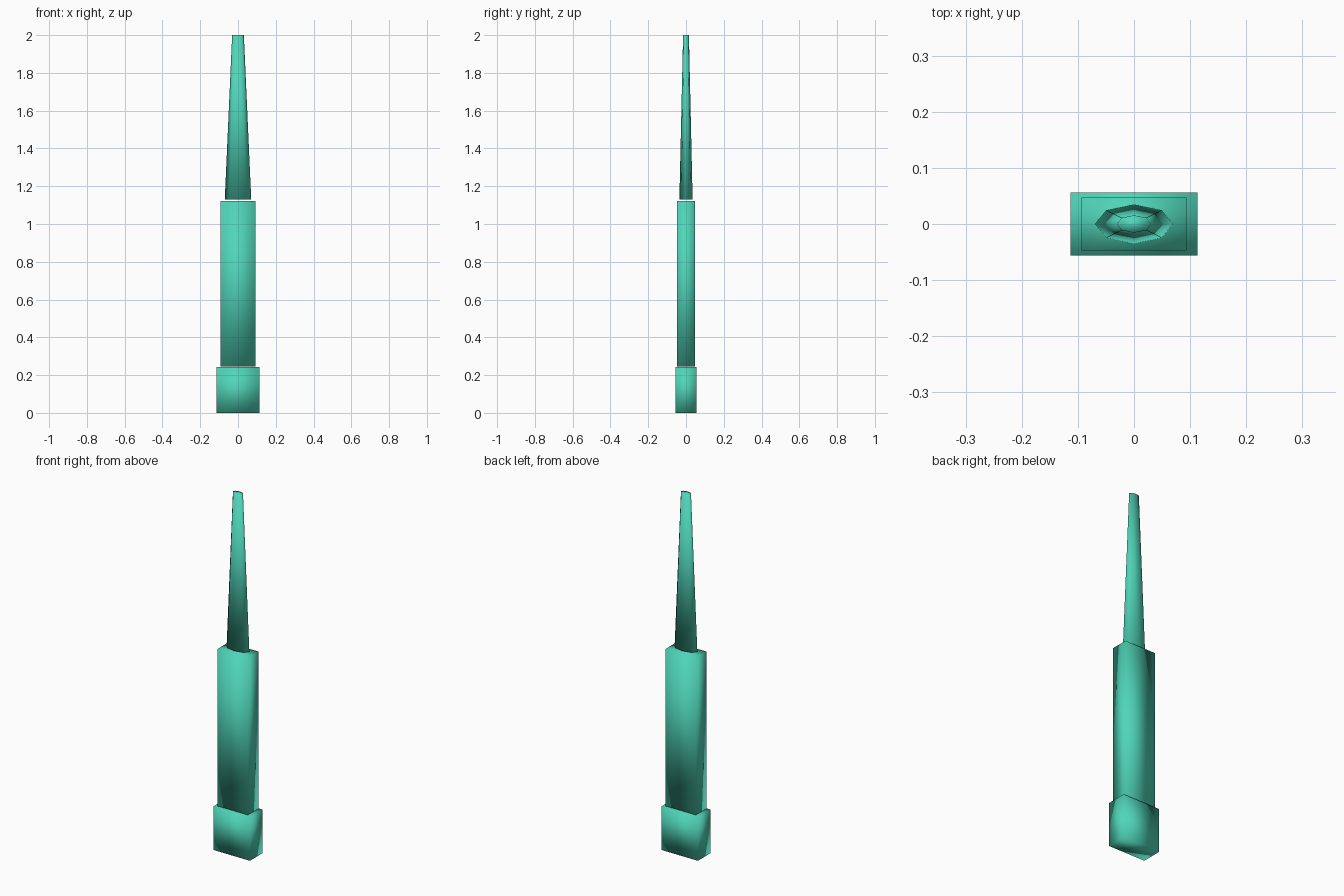
import bpy

if "Cube" in bpy.data.objects:
    bpy.data.objects.remove(bpy.data.objects["Cube"])

teal = bpy.data.materials.new("teal")
teal.diffuse_color = (0.08, 0.67, 0.48, 1)
teal.use_nodes = True
teal.node_tree.nodes["Principled BSDF"].inputs["Base Color"].default_value = teal.diffuse_color


def finish(name):
    """Name, colour and fully smooth the active part."""
    ob = bpy.context.object
    ob.name = name
    bpy.ops.object.transform_apply(location=False, rotation=True, scale=True)
    ob.data.materials.append(teal)
    bpy.ops.object.shade_smooth()
    return ob


def block(name, width, depth, z0, z1):
    bpy.ops.mesh.primitive_cube_add(size=1, location=(0, 0, (z0 + z1) / 2))
    bpy.context.object.scale = (width, depth, z1 - z0)
    return finish(name)


# Wide foot and slimmer handle
block("base", 0.226, 0.113, 0.0, 0.242)
block("handle", 0.187, 0.094, 0.246, 1.121)

# Flattened eight-sided tapering tip, floating just above the handle
z0, z1 = 1.131, 2.0
bpy.ops.mesh.primitive_cone_add(vertices=8, radius1=0.07, radius2=0.031,
                                depth=z1 - z0, location=(0, 0, (z0 + z1) / 2))
bpy.context.object.scale = (1, 0.5, 1)
finish("tapered_tip")
